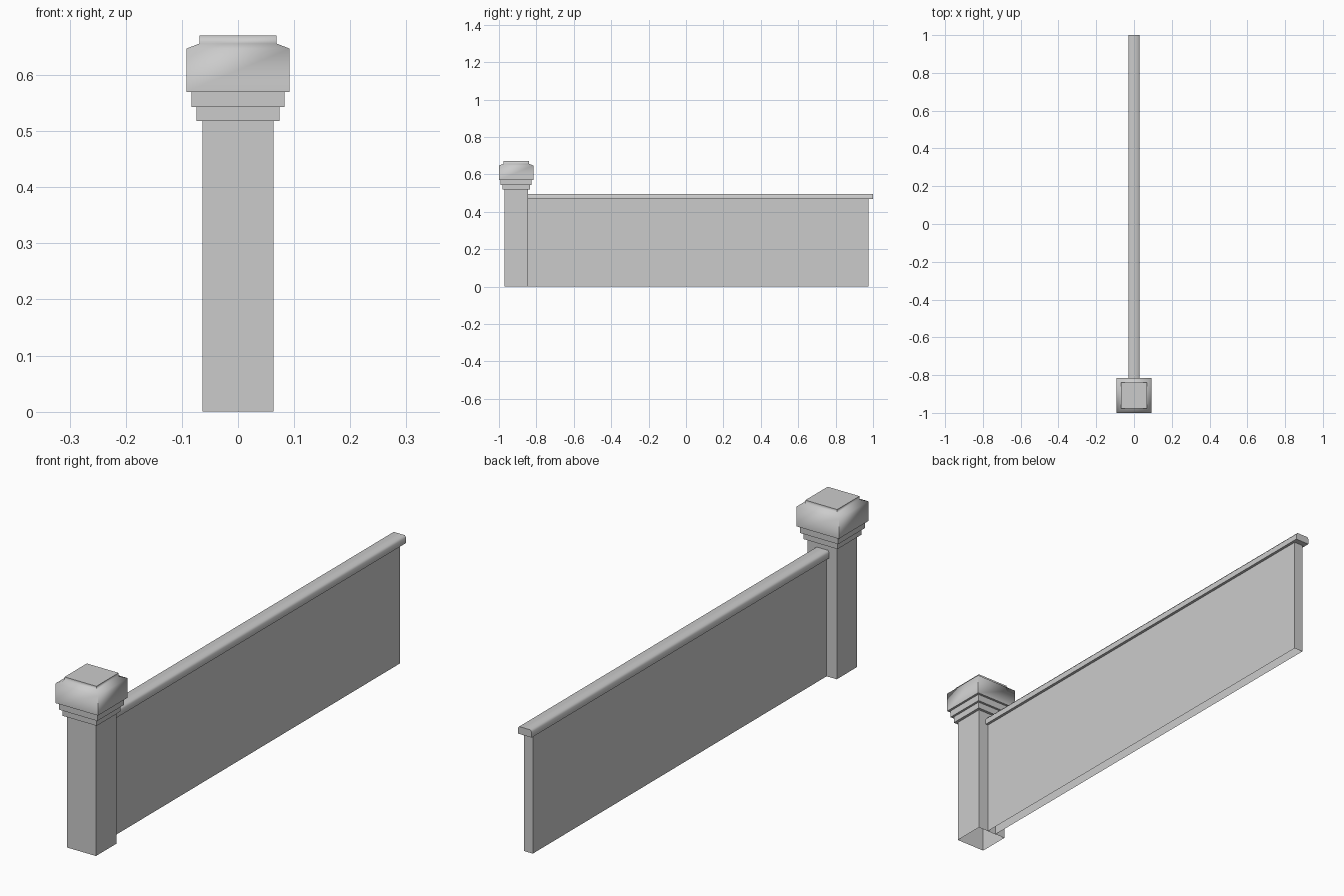
import bpy, bmesh
from math import radians

if "Cube" in bpy.data.objects:
    bpy.data.objects.remove(bpy.data.objects["Cube"])

stone = bpy.data.materials.new("grey_stone")
stone.use_nodes = True
stone.diffuse_color = (0.6, 0.6, 0.6, 1)
stone.node_tree.nodes["Principled BSDF"].inputs["Base Color"].default_value = (0.6, 0.6, 0.6, 1)

POST_Y = -0.908


def loft(name, y0, y1, profile, bottom=True, smooth=0):
    """Stack rectangular rings; profile holds (half width, inset in y, height)."""
    bm = bmesh.new()
    rings = []
    for half, grow, z in profile:
        corners = [(-half, y0 - grow), (half, y0 - grow), (half, y1 + grow), (-half, y1 + grow)]
        rings.append([bm.verts.new((x, y, z)) for x, y in corners])
    for low, high in zip(rings, rings[1:]):
        for i in range(4):
            j = (i + 1) % 4
            bm.faces.new((low[i], low[j], high[j], high[i]))
    bm.faces.new(rings[-1])
    if bottom:
        bm.faces.new(rings[0][::-1])
    mesh = bpy.data.meshes.new(name)
    bm.to_mesh(mesh)
    bm.free()
    mesh.materials.append(stone)
    obj = bpy.data.objects.new(name, mesh)
    bpy.context.collection.objects.link(obj)
    if smooth:
        bpy.ops.object.select_all(action="DESELECT")
        obj.select_set(True)
        bpy.context.view_layer.objects.active = obj
        bpy.ops.object.shade_smooth_by_angle(angle=radians(smooth))
    return obj


# Post shaft, hollow underneath
loft("post_shaft", POST_Y, POST_Y, [(0.063, 0.063, 0), (0.063, 0.063, 0.52)], bottom=False)

# Stepped collar, cap block and raised top plate
cap = [(0.074, 0.518), (0.074, 0.543), (0.083, 0.543), (0.083, 0.57),
       (0.092, 0.57), (0.092, 0.647), (0.069, 0.656), (0.069, 0.67)]
loft("post_cap", POST_Y, POST_Y, [(h, h, z) for h, z in cap], smooth=75)

# Wall panel, hollow underneath, and its coping rail
loft("wall_panel", -0.846, 0.977, [(0.019, 0, 0), (0.019, 0, 0.47)], bottom=False)
loft("coping_rail", -0.846, 1.0, [(0.03, 0, 0.467), (0.03, 0, 0.488), (0.024, 0, 0.496)], smooth=60)
